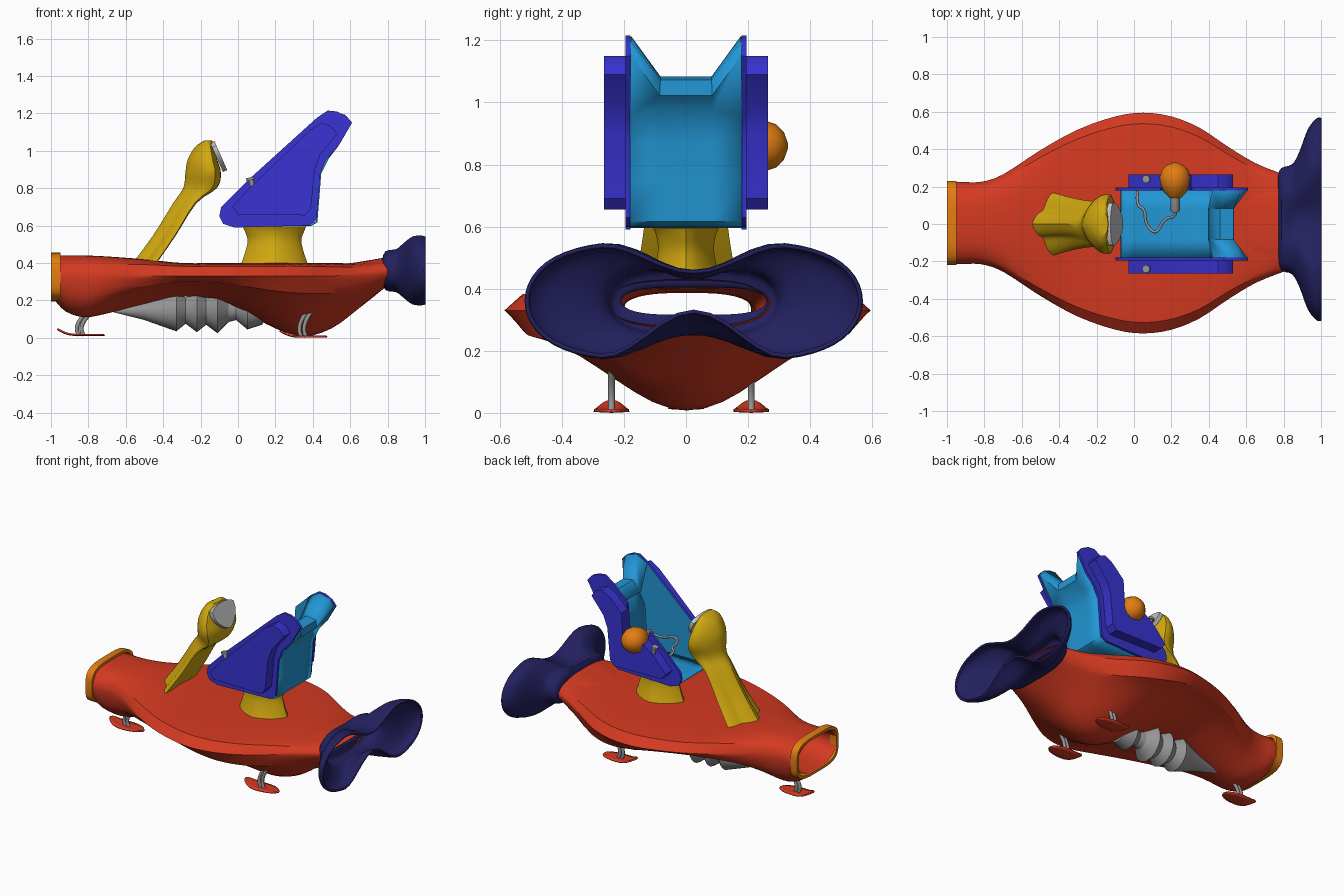
import bpy, bmesh
from math import sin, cos, pi, radians
from mathutils import Vector

cube = bpy.data.objects.get("Cube")
if cube:
    bpy.data.objects.remove(cube)


def material(name, *rgb):
    m = bpy.data.materials.new(name)
    m.use_nodes = True
    m.diffuse_color = (*rgb, 1)
    m.node_tree.nodes["Principled BSDF"].inputs["Base Color"].default_value = (*rgb, 1)
    return m


RED = material("hull red", .66, .042, .015)
NAVY = material("navy", .017, .015, .115)
INDIGO = material("indigo", .04, .034, .65)
BLUE = material("sky blue", .016, .31, .67)
YELLOW = material("yellow", .65, .4, .005)
ORANGE = material("orange", .76, .21, .006)
GREY = material("grey", .3, .3, .3)
SILVER = material("light grey", .55, .55, .55)


def finish(name, bm, mats, angle=40):
    """Turn a bmesh into a smooth shaded object."""
    bmesh.ops.recalc_face_normals(bm, faces=bm.faces)
    mesh = bpy.data.meshes.new(name)
    bm.to_mesh(mesh)
    bm.free()
    for m in mats:
        mesh.materials.append(m)
    ob = bpy.data.objects.new(name, mesh)
    bpy.context.collection.objects.link(ob)
    bpy.ops.object.select_all(action='DESELECT')
    bpy.context.view_layer.objects.active = ob
    ob.select_set(True)
    bpy.ops.object.shade_smooth_by_angle(angle=radians(angle))
    return ob


def loft(name, rings, mat, closed=True, caps=False, loop=False, angle=40):
    """Skin a list of cross-sections."""
    bm = bmesh.new()
    rows = [[bm.verts.new(p) for p in ring] for ring in rings]
    n = len(rows[0])
    pairs = list(zip(rows, rows[1:])) + ([(rows[-1], rows[0])] if loop else [])
    for a, b in pairs:
        for i in range(n if closed else n - 1):
            j = (i + 1) % n
            bm.faces.new((a[i], a[j], b[j], b[i]))
    if caps:
        bm.faces.new(rows[0])
        bm.faces.new(rows[-1])
    return finish(name, bm, [mat], angle)


def thicken(ob, amount):
    mod = ob.modifiers.new("thickness", 'SOLIDIFY')
    mod.thickness, mod.offset = amount, 0


def smooth_rows(rows, steps=3):
    """Catmull-Rom interpolation of station rows."""
    out = []
    for i in range(len(rows) - 1):
        quad = rows[max(i - 1, 0)], rows[i], rows[i + 1], rows[min(i + 2, len(rows) - 1)]
        for s in range(steps):
            t = s / steps
            out.append([b + (c - a) * t / 2 + (2 * a - 5 * b + 4 * c - d) * t * t / 2
                        + (3 * b - a - 3 * c + d) * t ** 3 / 2 for a, b, c, d in zip(*quad)])
    return out + [list(rows[-1])]


def lobed(x, y, z, rx, ry, lobes=3, depth=0., n=36):
    """Horizontal fluted ring with crisp ridges, one of them towards -x."""
    ring = []
    for i in range(n):
        a = 2 * pi * i / n
        r = 1 + depth * (1 - 2 * abs(sin(lobes / 2 * (a - pi))))
        ring.append((x + rx * r * cos(a), y + ry * r * sin(a), z))
    return ring


def tube(name, points, radius, mat):
    curve = bpy.data.curves.new(name, 'CURVE')
    curve.dimensions = '3D'
    curve.bevel_depth, curve.bevel_resolution, curve.use_fill_caps = radius, 2, True
    spline = curve.splines.new('NURBS')
    spline.points.add(len(points) - 1)
    for p, co in zip(spline.points, points):
        p.co = (*co, 1)
    spline.use_endpoint_u, spline.order_u = True, 3
    curve.materials.append(mat)
    ob = bpy.data.objects.new(name, curve)
    bpy.context.collection.objects.link(ob)


# Hull: shell with wedge-shaped rim; x, half width, top, bottom, keel sharpness
HULL = [(-.98, .22, .44, .2, 0), (-.92, .22, .44, .14, 0), (-.82, .22, .44, .11, .1),
        (-.7, .26, .435, .13, .3), (-.5, .39, .42, .18, .7), (-.3, .5, .4, .22, 1),
        (-.1, .57, .4, .2, 1), (.05, .59, .4, .13, 1), (.2, .57, .4, .05, 1),
        (.35, .51, .4, .008, 1), (.5, .41, .4, .05, .8), (.65, .32, .4, .16, .5),
        (.8, .26, .43, .28, 0)]
# Inner duct from intake to exhaust
DUCT = [(-.995, .21, .435, .215, 0), (-.6, .205, .41, .26, 0), (0, .21, .39, .28, 0),
        (.5, .22, .39, .28, 0), (.79, .255, .43, .28, 0)]


def hull_ring(x, w, top, bottom, keel, n=56):
    edge, ring = .33 + max(x - .5, 0) * .08, []
    for i in range(n):
        a = 2 * pi * i / n
        u = cos(a)
        oval = max(1 - abs(u) ** 3, 0) ** .5
        wedge = min(1, (1 - abs(u)) * 10)
        if sin(a) >= 0:
            z = edge + (top - edge) * ((1 - keel) * oval + keel * (.7 * wedge + .3 * (1 - u * u)))
        else:
            bell = .27 * wedge + .73 * (.5 + .5 * cos(pi * u))
            z = edge - (edge - bottom) * ((1 - keel) * oval + keel * bell)
        ring.append((x, .005 + w * u, z))
    return ring


loft("hull", [hull_ring(*r) for r in smooth_rows(HULL)], RED, angle=30)
loft("duct", [hull_ring(*r) for r in smooth_rows(DUCT)], RED)


# Intake ring: rounded rectangular hoop at the nose
def hoop(x, w, h, n=40):
    def power(v):
        return abs(v) ** .55 * (1 if v > 0 else -1)
    return [(x, .005 + w * power(cos(a)), .325 + h * power(sin(a)))
            for a in (2 * pi * i / n for i in range(n))]


loft("intake_ring", [hoop(-1, .225, .13), hoop(-.95, .225, .132),
                     hoop(-.95, .205, .115), hoop(-1, .205, .112)], ORANGE, loop=True)

# Exhaust bell: flares into a pinched oval; x, half width, half height, pinches
BELL = [(.775, .235, .045, 0, 0), (.792, .27, .1, .05, 0), (.85, .29, .115, .35, .1),
        (.89, .36, .15, .45, .35), (.935, .48, .185, .5, .65), (.98, .535, .19, .5, .8),
        (1, .535, .185, .5, .82)]


def bell_ring(x, w, h, pinch_top, pinch_low, n=64):
    ring = []
    for i in range(n):
        a = 2 * pi * i / n
        u, up = cos(a), sin(a) >= 0
        waist = cos(pi * u / 1.15) ** 2 if abs(u) < .57 else 0
        z = h * max(1 - u ** 4, 0) ** .5 * (1 - (pinch_top if up else pinch_low) * waist)
        ring.append((x, .025 + w * u, .36 + (z if up else -z)))
    return ring


thicken(loft("exhaust_bell", [bell_ring(*r) for r in smooth_rows(BELL)], NAVY), .012)

# Auger under the hull: x, radius
AUGER = [(-.68, .005), (-.5, .05), (-.33, .11), (-.28, .07), (-.22, .115), (-.17, .075),
         (-.11, .12), (-.05, .06), (-.01, .05), (.05, .1), (.13, .075), (.15, .01)]
loft("auger", [[(x, r * cos(2 * pi * i / 28), .145 + r * sin(2 * pi * i / 28)) for i in range(28)]
               for x, r in AUGER], GREY, caps=True, angle=30)

# Three skids: curled oval plate and a pair of bent struts
for name, x, y, base, top in (("front", -.84, 0, .014, .13), ("rear_left", .35, .21, .005, .15),
                              ("rear_right", .35, -.24, .005, .15)):
    rows = []
    for i in range(13):
        a = pi * (i + .15) / 12.3
        px, half = -.125 * cos(a), .057 * sin(a)
        lift = base + max(-px - .03, 0) ** 2 * 3.5
        rows.append([(x + px, y + half * s, lift + .003 * s * s) for s in (-1, -.5, 0, .5, 1)])
    thicken(loft(name + "_skid", rows, RED, closed=False), .009)
    for k, d in enumerate((-.01, .015)):
        tube(f"{name}_strut_{k}", [(x + d, y, base), (x + d - .035, y, .06), (x + d + .035, y, top)],
             .011, GREY)

# Seat pedestal and fluted steering column
PEDESTAL = [(.39, .17, .12), (.45, .15, .1), (.52, .135, .085), (.57, .15, .09), (.594, .16, .1)]
loft("pedestal", [lobed(.195, 0, z, rx, ry, 4, .06) for z, rx, ry in smooth_rows(PEDESTAL)],
     YELLOW, caps=True)
COLUMN = [(-.48, .4, .06, .142, .38), (-.375, .55, .058, .122, .34), (-.27, .72, .062, .115, .24),
          (-.19, .8, .09, .13, .14), (-.175, .88, .095, .16, .12), (-.18, .95, .08, .15, .12),
          (-.175, 1.02, .05, .11, .1), (-.16, 1.055, .02, .06, 0)]
loft("steering_column", [lobed(x, 0, z, rx, ry, 3, d) for x, z, rx, ry, d in smooth_rows(COLUMN)],
     YELLOW, caps=True, angle=35)

# Lobed display plate on the column head
slope, face = Vector((-.07, 0, .16)).normalized(), Vector((.16, 0, .07)).normalized()
plate = lobed(0, 0, 0, .085, .115, 3, .12)
loft("display", [[Vector((-.105, 0, .98)) + face * d + slope * p[0] + Vector((0, p[1], 0))
                  for p in plate] for d in (-.015, .01)], SILVER, caps=True)


# Seat sides: outer panel with pale inner face, and a raised pod
def slab(name, outline, y0, y1, mats):
    bm = bmesh.new()
    base = bm.faces.new([bm.verts.new((x, y0, z)) for x, z in outline])
    moved = bmesh.ops.extrude_face_region(bm, geom=[base])["geom"]
    bmesh.ops.translate(bm, vec=(0, y1 - y0, 0), verts=[g for g in moved if hasattr(g, "co")])
    bmesh.ops.recalc_face_normals(bm, faces=bm.faces)
    for f in bm.faces:
        if len(mats) > 1 and f.normal.y * y0 < -.1 * abs(y0):
            f.material_index = 1
    finish(name, bm, mats, 35)


PANEL_TOP = [(-.1, .65), (-.08, .61), (-.02, .59), (.38, .6), (.42, .63), (.43, .75), (.44, .88),
             (.47, .95), (.54, 1.03), (.61, 1.15), (.58, 1.185), (.53, 1.21), (.48, 1.215),
             (.42, 1.175)]
PANEL_NOSE = [(.05, .84), (-.09, .7)]
POD_TOP = [(-.03, .7), (0, .66), (.36, .655), (.39, .69), (.41, .9), (.44, .98), (.53, 1.09),
           (.5, 1.13), (.45, 1.15), (.39, 1.115)]
POD_NOSE = [(.05, .79)]
# The left side is notched to hold the squeeze bulb
NOTCH = [(.295, .88), (.22, .84), (.15, .87)]
for side, s, panel_cut, pod_cut in (("left", 1, [(.31, 1.07)] + NOTCH + [(.14, .92)],
                                     [(.305, 1.03)] + NOTCH),
                                    ("right", -1, [], [])):
    slab(side + "_seat_panel", PANEL_TOP + panel_cut + PANEL_NOSE, s * .178, s * .195, [INDIGO, BLUE])
    slab(side + "_seat_pod", POD_TOP + pod_cut + POD_NOSE, s * .19, s * .264, [INDIGO])
    tube(side + "_seat_knob", [(.085, s * .24, .79), (.075, s * .24, .82), (.068, s * .24, .845)], .013, GREY)
    tube(side + "_knob_cap", [(.068, s * .24, .843), (.064, s * .24, .858)], .022, GREY)

# Seat shell: floor and back, with wings rising to the side panels
FLOOR = [(-.07, .615), (0, .6), (.39, .603), (.42, .62), (.43, .75), (.44, .88)]
MIDDLE = FLOOR + [(.455, .98), (.53, 1.025), (.53, 1.07), (.46, 1.08), (.4, 1.02)]
WING = FLOOR + [(.48, .96), (.6, 1.15), (.57, 1.19), (.5, 1.21), (.42, 1.17)]
shell = loft("seat_shell", [[(x, y, z) for x, z in prof] for y, prof in
                            ((-.18, WING), (-.085, MIDDLE), (.085, MIDDLE), (.18, WING))],
             BLUE, closed=False)
thicken(shell, .01)

# Squeeze bulb in the notch, with neck and hose: y, radius
BULB = [(.14, .03), (.17, .06), (.21, .078), (.25, .083), (.29, .07), (.315, .045), (.328, .01)]
loft("horn_bulb", [[(.22 + r * cos(pi * i / 8), y, .86 + r * sin(pi * i / 8)) for i in range(16)]
                   for y, r in BULB], ORANGE, caps=True)
tube("horn_neck", [(.22, .15, .86), (.22, .11, .855), (.22, .07, .84)], .025, GREY)
tube("horn_hose", [(.22, .08, .845), (.23, .04, .83), (.16, .03, .81), (.12, -.06, .8),
                   (.06, 0, .79), (.06, .08, .79), (.01, .1, .78), (.02, .18, .77)], .008, GREY)
